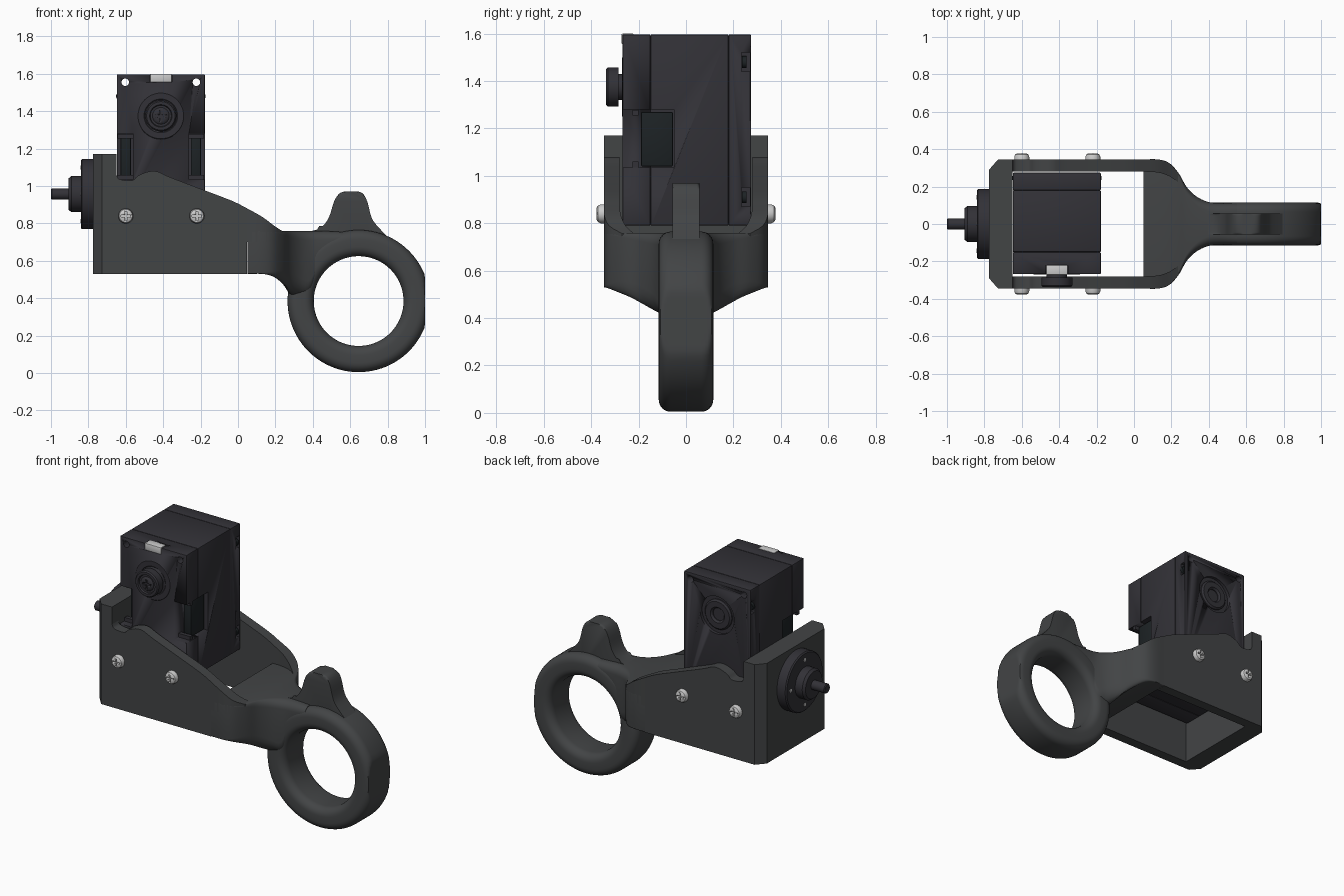
import bpy, bmesh, math
from mathutils import Vector, Matrix

if "Cube" in bpy.data.objects:
    bpy.data.objects.remove(bpy.data.objects["Cube"])


def material(name, c):
    m = bpy.data.materials.new(name)
    m.diffuse_color = (*c, 1)
    m.use_nodes = True
    m.node_tree.nodes["Principled BSDF"].inputs["Base Color"].default_value = m.diffuse_color
    return m


GREY = material("bracket_grey", (0.055, 0.058, 0.06))
DARK = material("housing_dark", (0.032, 0.031, 0.038))
BLACK = material("connector_black", (0.012, 0.016, 0.018))
STEEL = material("steel", (0.55, 0.55, 0.55))


def finish(name, bm, mat, angle=35):
    bmesh.ops.remove_doubles(bm, verts=bm.verts, dist=1e-5)
    bmesh.ops.recalc_face_normals(bm, faces=bm.faces)
    me = bpy.data.meshes.new(name)
    bm.to_mesh(me)
    bm.free()
    ob = bpy.data.objects.new(name, me)
    bpy.context.collection.objects.link(ob)
    if mat:
        me.materials.append(mat)
    bpy.ops.object.select_all(action='DESELECT')
    ob.select_set(True)
    bpy.context.view_layer.objects.active = ob
    bpy.ops.object.shade_smooth_by_angle(angle=math.radians(angle))
    return ob


def box(name, x, y, z, mat=None, bevel=0):
    bm = bmesh.new()
    bmesh.ops.create_cube(bm, size=1)
    for v in bm.verts:
        v.co = [(a + b) / 2 + c * (b - a) for (a, b), c in zip((x, y, z), v.co)]
    if bevel:
        bmesh.ops.bevel(bm, geom=bm.edges[:], offset=bevel, segments=2, profile=0.5, affect='EDGES')
    return finish(name, bm, mat)


def loft(name, rings, mat, angle=35, bevel=0, closed=False):
    """Skin a row of equal-length point loops; cap the ends unless closed."""
    bm = bmesh.new()
    rs = [[bm.verts.new(p) for p in r] for r in rings]
    n = len(rs[0])
    for a, b in zip(rs, rs[1:] + rs[:1] if closed else rs[1:]):
        for i in range(n):
            j = (i + 1) % n
            bm.faces.new((a[i], a[j], b[j], b[i]))
    if not closed:
        caps = [bm.faces.new(rs[0]), bm.faces.new(rs[-1])]
        if bevel:
            edges = list({e for f in caps for e in f.edges})
            bmesh.ops.bevel(bm, geom=edges, offset=bevel, segments=3, profile=0.5, affect='EDGES')
    return finish(name, bm, mat, angle)


def lathe(name, prof, at, axis, mat=None, n=48, closed=False, xmax=9):
    """Turn (radius, height) points about an axis."""
    rot = Vector(axis).to_track_quat('Z', 'Y')
    bm = bmesh.new()
    rows = []
    for k in range(n):
        a = 2 * math.pi * k / n
        ps = [rot @ Vector((r * math.cos(a), r * math.sin(a), h)) + Vector(at) for r, h in prof]
        rows.append([bm.verts.new((min(p.x, xmax), p.y, p.z)) for p in ps])
    m = len(prof)
    for k in range(n):
        a, b = rows[k], rows[(k + 1) % n]
        for i in range(m if closed else m - 1):
            j = (i + 1) % m
            bm.faces.new((a[i], a[j], b[j], b[i]))
    return finish(name, bm, mat)


def round_rect(x0, x1, y0, y1, rb, rt, seg=6):
    pts = []
    for cx, cy, r, start in ((x1 - rb, y0 + rb, rb, -90), (x1 - rt, y1 - rt, rt, 0),
                             (x0 + rt, y1 - rt, rt, 90), (x0 + rb, y0 + rb, rb, 180)):
        for i in range(seg + 1):
            a = math.radians(start + 90 * i / seg)
            pts.append((cx + r * math.cos(a), cy + r * math.sin(a)))
    return pts


def smooth_rows(keys, n):
    """Catmull-Rom interpolation of rows of numbers."""
    out = []
    for i in range(len(keys) - 1):
        q = [keys[max(0, min(len(keys) - 1, i + d))] for d in (-1, 0, 1, 2)]
        for s in range(n):
            t = s / n
            out.append([0.5 * (2 * b + (c - a) * t + (2 * a - 5 * b + 4 * c - d) * t * t
                               + (3 * b - a - 3 * c + d) * t ** 3) for a, b, c, d in zip(*q)])
    return out + [keys[-1]]


def cut(ob, cutters):
    for c in cutters:
        c.hide_render = True
        m = ob.modifiers.new("cut", 'BOOLEAN')
        m.operation, m.solver, m.object = 'DIFFERENCE', 'EXACT', c
        bpy.context.view_layer.objects.active = ob
        bpy.ops.object.modifier_apply(modifier=m.name)


def discard(obs):
    for o in obs:
        bpy.data.objects.remove(o, do_unlink=True)


# Finger ring, flattened at its far side
lathe("finger_ring", round_rect(0.24, 0.38, -0.115, 0.115, 0.05, 0.05), (0.645, 0, 0.385), (0, 1, 0),
      GREY, n=96, closed=True, xmax=1.0)

# Neck blending the bracket into the ring: x, half width, bottom, top, lower and upper radius
neck = [(.05, .345, .53, .76, .006, .006), (.13, .345, .53, .76, .006, .006), (.19, .325, .515, .76, .03, .01),
        (.24, .27, .475, .76, .08, .02), (.28, .20, .42, .76, .12, .035), (.33, .15, .40, .76, .11, .045),
        (.39, .12, .42, .76, .08, .05), (.45, .112, .60, .76, .05, .05), (.55, .11, .66, .755, .04, .04)]
loft("neck", [[(x, y, z) for y, z in round_rect(-w, w, zb, zt, rb, rt)]
              for x, w, zb, zt, rb, rt in smooth_rows(neck, 4)], GREY)

# Thumb rest on top of the ring
bump = smooth_rows([(.37, .755), (.44, .775), (.485, .83), (.515, .92), (.55, .965), (.605, .97), (.66, .965),
                    (.69, .92), (.715, .83), (.755, .775), (.83, .70)], 4) + [(.7, .66), (.5, .66)]
loft("thumb_rest", [[(x, y, z) for x, z in bump] for y in (-.057, .057)], GREY, bevel=0.012)

# Bracket side walls: x, top, outer y, inner y
wall = [(-.66, 1.09, .345, .28), (-.648, 1.055, .345, .28), (-.63, 1.035, .345, .28), (-.565, 1.03, .345, .28),
        (-.535, 1.055, .345, .28), (-.48, 1.077, .345, .28), (-.43, 1.077, .345, .28), (-.37, 1.05, .345, .28),
        (-.2, .985, .345, .28), (-.03, .92, .345, .28), (.049, .88, .345, .28)]
tail = [(.049, .88, .345, .28), (.13, .835, .345, .275), (.19, .79, .325, .255), (.24, .757, .27, .22)]
for s, side in ((-1, "front"), (1, "back")):
    for part, rows, zb in (("wall", wall, .53), ("wall_end", tail, .70)):
        loft(f"{side}_{part}", [[(x, s * yo, zb), (x, s * yo, zt), (x, s * yi, zt), (x, s * yi, zb)]
                                for x, zt, yo, yi in smooth_rows(rows, 3)], GREY)

# End plate with chamfered outer corners
plate = [(-.775, -.29), (-.727, -.345), (-.65, -.345), (-.65, .345), (-.727, .345), (-.775, .29)]
loft("end_plate", [[(x, y, z) for x, y in plate] for z in (.53, 1.17)], GREY)

# Motor housing in three slabs, with connector pockets, bolt holes and rear recess
CX, CZ = -0.4125, 1.375
cutters = []
for s in (-1, 1):
    def span(a, b):
        return tuple(sorted((CX + s * a, CX + s * b)))
    cutters.append(box("pocket_cutter", span(.15, .26), (-.3, -.05), (1.035, 1.28)))
    cutters.append(lathe("hole_cutter", [(0, -.4), (.02, -.4), (.02, .4), (0, .4)],
                         (CX + s * .19, 0, 1.555), (0, 1, 0), n=20))
    for z in (.91, 1.48):
        cutters.append(box("notch_cutter", span(.195, .26), (.235, .27), (z - .04, z + .04)))
        lathe("housing_bolt", [(0, .0), (.025, .0), (.025, .02), (0, .02)],
              (CX + s * .215, .236, z), (0, 1, 0), BLACK, n=16)
    box("connector", span(.16, .215), (-.19, -.055), (1.04, 1.27), BLACK, .006)
    box("connector_rim", span(.15, .232), (-.225, -.2), (1.036, 1.06), DARK)
    box("connector_rim", span(.15, .232), (-.225, -.2), (1.255, 1.279), DARK)
cutters.append(lathe("recess_cutter", [(0, 0), (.12, 0), (.12, .1), (0, .1)], (CX, .255, CZ), (0, 1, 0)))
cutters.append(box("tab_cutter", (-.472, -.353), (-.3, -.222), (1.555, 1.7)))
for name, y in (("housing_front", (-.268, -.15)), ("housing_middle", (-.15, .18)), ("housing_rear", (.18, .275))):
    cut(box(name, (-.648, -.177), y, (.79, 1.597), DARK, .006), cutters)
discard(cutters)
box("light_tab", (-.47, -.355), (-.272, -.22), (1.556, 1.6), STEEL, .004)
lathe("rear_cap", [(.04, 0), (.04, .008), (.05, .02), (.085, .02), (.095, .01), (.095, 0)], (CX, .252, CZ), (0, 1, 0), DARK)

# Front output horn with cross-slotted screw
lathe("horn_flange", [(.085, 0), (.09, .004), (.122, .004), (.126, 0)], (CX, -.267, CZ), (0, -1, 0), DARK)
lathe("output_horn", [(0, 0), (.055, 0), (.055, .018), (.083, .018), (.083, .062), (.076, .07), (.06, .07), (.056, .06),
                      (0, .06)], (CX, -.267, CZ), (0, -1, 0), DARK)


def screw(name, x, y, z, s, r, h, mat):
    dome = [(0, -.01), (r, -.01), (r, h * .45), (r * .88, h * .8), (r * .6, h), (0, h)]
    ob = lathe(name, dome, (x, y, z), (0, s, 0), mat, n=28)
    ys = tuple(sorted((y + s * h * .5, y + s * h * 2)))
    a, b = r * .62, r * .13
    slots = [box("slot_cutter", (x - i, x + i), ys, (z - j, z + j)) for i, j in ((a, b), (b, a))]
    cut(ob, slots)
    discard(slots)


screw("horn_screw", CX, -.32, CZ, -1, .045, .016, DARK)
for s in (-1, 1):
    for x in (-.6, -.22):
        screw("side_screw", x, s * .344, .84, s, .04, .034, STEEL)

# Coupling disc, hub and shaft on the end plate
lathe("coupling", [(0, -.01), (.188, -.01), (.188, .058), (.181, .065), (.097, .065), (.097, .115), (.085, .13),
                   (.03, .13), (.03, .22), (.025, .225), (0, .225)], (-.775, 0, .957), (-1, 0, 0), DARK)
for k in range(4):
    a = math.pi / 2 * k
    lathe("coupling_pin", [(0, 0), (.011, 0), (.011, .008), (0, .008)],
          (-.834, .143 * math.cos(a), .957 + .143 * math.sin(a)), (-1, 0, 0), STEEL, n=12)
